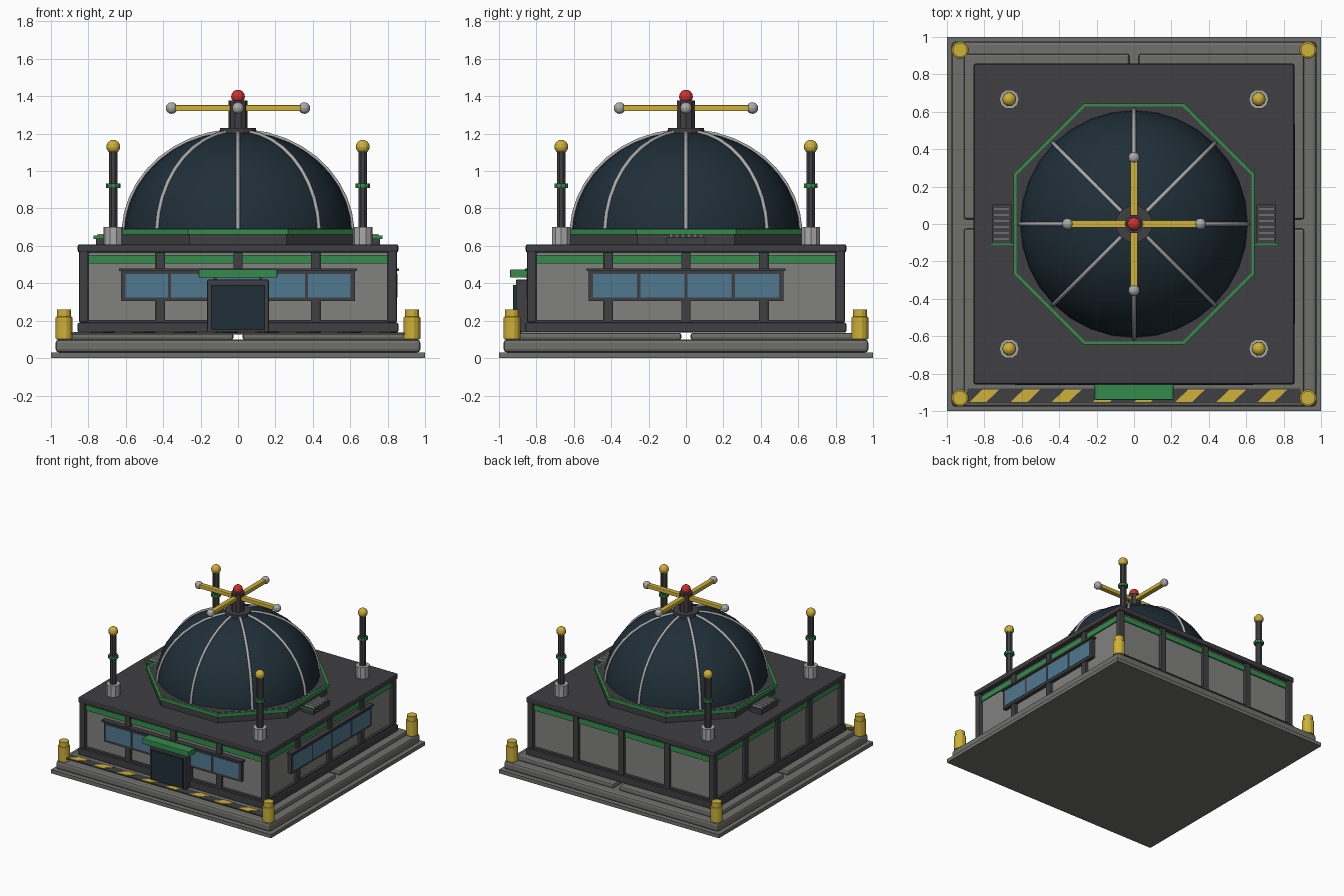
import bpy, bmesh
from math import pi, sin, cos, radians
from mathutils import Matrix, Vector

if "Cube" in bpy.data.objects:
    bpy.data.objects.remove(bpy.data.objects["Cube"])


def material(name, r, g, b):
    m = bpy.data.materials.new(name)
    m.diffuse_color = (r, g, b, 1)
    m.use_nodes = True
    m.node_tree.nodes["Principled BSDF"].inputs["Base Color"].default_value = m.diffuse_color
    return m


DARK = material("dark_metal", 0.05, 0.05, 0.055)
STONE = material("stone", 0.16, 0.16, 0.15)
WALL = material("wall", 0.22, 0.22, 0.21)
STEEL = material("steel", 0.4, 0.4, 0.4)
GREEN = material("green", 0.035, 0.26, 0.07)
YELLOW = material("yellow", 0.62, 0.44, 0.04)
GLASS = material("window_glass", 0.08, 0.19, 0.28)
NAVY = material("dome_glass", 0.014, 0.028, 0.04)
RED = material("red", 0.6, 0.03, 0.03)


def finish(name, bm, mat, bevel=0, smooth=False):
    me = bpy.data.meshes.new(name)
    bm.to_mesh(me)
    bm.free()
    ob = bpy.data.objects.new(name, me)
    bpy.context.collection.objects.link(ob)
    if mat:
        me.materials.append(mat)
    if bevel:
        mod = ob.modifiers.new("bevel", 'BEVEL')
        mod.width, mod.segments = bevel, 2
    if smooth:
        for p in me.polygons:
            p.use_smooth = True
    return ob


def box(name, x, y, z, mat, bevel=0, turn=0):
    """Box from (min, max) ranges, turned about z by quarter turns."""
    bm = bmesh.new()
    size = Vector([r[1] - r[0] for r in (x, y, z)])
    mid = Vector([(r[0] + r[1]) / 2 for r in (x, y, z)])
    m = Matrix.Rotation(turn * pi / 2, 4, 'Z') @ Matrix.Translation(mid) @ Matrix.Diagonal((*size, 1))
    bmesh.ops.create_cube(bm, size=1, matrix=m)
    return finish(name, bm, mat, bevel)


def rod(name, x, y, z0, z1, r, mat, n=12, bevel=0):
    bm = bmesh.new()
    m = Matrix.Translation((x, y, (z0 + z1) / 2)) @ Matrix.Rotation(pi / n, 4, 'Z')
    bmesh.ops.create_cone(bm, cap_ends=True, segments=n, radius1=r, radius2=r, depth=z1 - z0, matrix=m)
    return finish(name, bm, mat, bevel)


def ball(name, x, y, z, r, mat):
    bm = bmesh.new()
    bmesh.ops.create_uvsphere(bm, u_segments=12, v_segments=8, radius=r, matrix=Matrix.Translation((x, y, z)))
    return finish(name, bm, mat)


def sq(h):
    return (-h, h)


# Foundation and four separate floor plates
box("foundation_flange", sq(1), sq(1), (0, 0.03), STONE)
box("foundation", sq(0.975), sq(0.975), (0.03, 0.1), STONE, 0.018)
for t in range(4):
    box("floor_plate", (0.025, 0.91), (0.025, 0.91), (0.097, 0.135), STONE, 0.012, t)

# Hazard strip along the front
box("hazard_strip", (-0.89, 0.89), (-0.955, -0.88), (0.127, 0.137), DARK)
bm = bmesh.new()
for i in range(8):
    x = -0.80 + i * 0.22
    low = [(x - 0.08, -0.952), (x + 0.01, -0.952), (x + 0.08, -0.885), (x - 0.01, -0.885)]
    f = bm.faces.new([bm.verts.new((a, b, 0.136)) for a, b in low])
    top = bmesh.ops.extrude_face_region(bm, geom=[f])["geom"]
    bmesh.ops.translate(bm, vec=(0, 0, 0.004), verts=[v for v in top if isinstance(v, bmesh.types.BMVert)])
bmesh.ops.recalc_face_normals(bm, faces=bm.faces)
finish("hazard_stripes", bm, YELLOW)

# Main building
box("walls", sq(0.82), sq(0.82), (0.14, 0.6), WALL)
box("skirt", sq(0.857), sq(0.857), (0.137, 0.19), DARK, 0.008)
box("skirt_step", sq(0.842), sq(0.842), (0.185, 0.205), DARK)
box("roof", sq(0.857), sq(0.857), (0.565, 0.608), DARK, 0.01)
for t in range(4):
    box("corner_post", (0.8, 0.85), (0.8, 0.85), (0.19, 0.58), DARK, 0.01, t)
    box("green_band", sq(0.81), (-0.83, -0.81), (0.505, 0.55), GREEN, 0, t)
    for x in (-0.415, 0, 0.415):
        box("pilaster", (x - 0.025, x + 0.025), (-0.845, -0.81), (0.19, 0.57), DARK, 0.005, t)


# Window strips on the front and right walls
def window_strip(half, panes, turn):
    box("window_frame", sq(half), (-0.85, -0.81), (0.305, 0.465), DARK, 0, turn)
    box("window_lip", sq(half + 0.012), (-0.862, -0.81), (0.465, 0.48), DARK, 0, turn)
    pitch = (2 * half - 0.03) / panes
    for i in range(panes):
        x = -half + 0.015 + pitch * i
        box("window_pane", (x + 0.009, x + pitch - 0.009), (-0.854, -0.84), (0.325, 0.45), GLASS, 0, turn)


window_strip(0.625, 5, 0)
window_strip(0.52, 4, 1)

# Entrance
box("door_frame", sq(0.165), (-0.91, -0.8), (0.138, 0.42), DARK, 0.006)
box("door", sq(0.145), (-0.925, -0.9), (0.15, 0.39), NAVY)
box("door_canopy", sq(0.21), (-0.94, -0.81), (0.43, 0.475), GREEN, 0.004)

# Corner bollards and roof masts
for sx in (-1, 1):
    for sy in (-1, 1):
        x, y = sx * 0.93, sy * 0.93
        rod("bollard", x, y, 0.1, 0.222, 0.046, YELLOW, 12, 0.006)
        rod("bollard_cap", x, y, 0.215, 0.26, 0.038, YELLOW, 12)
        x, y = sx * 0.667, sy * 0.667
        rod("mast_base", x, y, 0.6, 0.7, 0.053, STEEL, 10)
        rod("mast", x, y, 0.69, 1.11, 0.026, DARK, 8)
        rod("mast_ring", x, y, 0.91, 0.933, 0.038, GREEN, 10)
        ball("mast_light", x, y, 1.13, 0.037, YELLOW)

# Roof vents on both sides of the dome
for s in (-1, 1):
    def span(a, b):
        return tuple(sorted((s * a, s * b)))
    box("vent_box", span(0.655, 0.76), (-0.105, 0.105), (0.6, 0.648), DARK)
    for i in range(6):
        y = -0.08 + i * 0.032
        box("vent_slat", span(0.665, 0.75), (y - 0.006, y + 0.006), (0.645, 0.664), STEEL)
    box("vent_trim", span(0.645, 0.772), (-0.117, -0.105), (0.638, 0.655), GREEN)

# Octagonal dome base with green rim
k = 1 / cos(pi / 8)
rod("dome_base", 0, 0, 0.6, 0.692, 0.628 * k, DARK, 8)
rod("dome_rim", 0, 0, 0.66, 0.69, 0.645 * k, GREEN, 8)

# Dome: upper half of a flattened sphere
bm = bmesh.new()
m = Matrix.Translation((0, 0, 0.66)) @ Matrix.Diagonal((0.61, 0.61, 0.552, 1))
bmesh.ops.create_uvsphere(bm, u_segments=32, v_segments=20, radius=1, matrix=m)
bmesh.ops.delete(bm, geom=[v for v in bm.verts if v.co.z < 0.65], context='VERTS')
finish("dome", bm, NAVY, smooth=True)

# Eight ribs following the dome
cu = bpy.data.curves.new("dome_ribs", 'CURVE')
cu.dimensions, cu.bevel_depth, cu.bevel_resolution = '3D', 0.011, 1
for i in range(8):
    sp = cu.splines.new('POLY')
    sp.points.add(9)
    for j, p in enumerate(sp.points):
        e = radians(3 + j * 9)
        r = 0.614 * cos(e)
        p.co = (r * cos(i * pi / 4), r * sin(i * pi / 4), 0.66 + 0.556 * sin(e), 1)
cu.materials.append(STEEL)
ribs = bpy.data.objects.new("dome_ribs", cu)
bpy.context.collection.objects.link(ribs)
bpy.context.view_layer.objects.active = ribs
ribs.select_set(True)
bpy.ops.object.convert(target='MESH')

# Rotor on top
rod("rotor_plate", 0, 0, 1.19, 1.23, 0.1, DARK, 12)
rod("rotor_hub", 0, 0, 1.22, 1.376, 0.05, DARK, 10)
for t in range(4):
    box("rotor_arm", (-0.02, 0.02), (0.03, 0.35), (1.32, 1.352), YELLOW, 0.005, t)
    a = t * pi / 2
    ball("rotor_tip", 0.355 * cos(a), 0.355 * sin(a), 1.337, 0.031, STEEL)
ball("beacon", 0, 0, 1.398, 0.037, RED)
